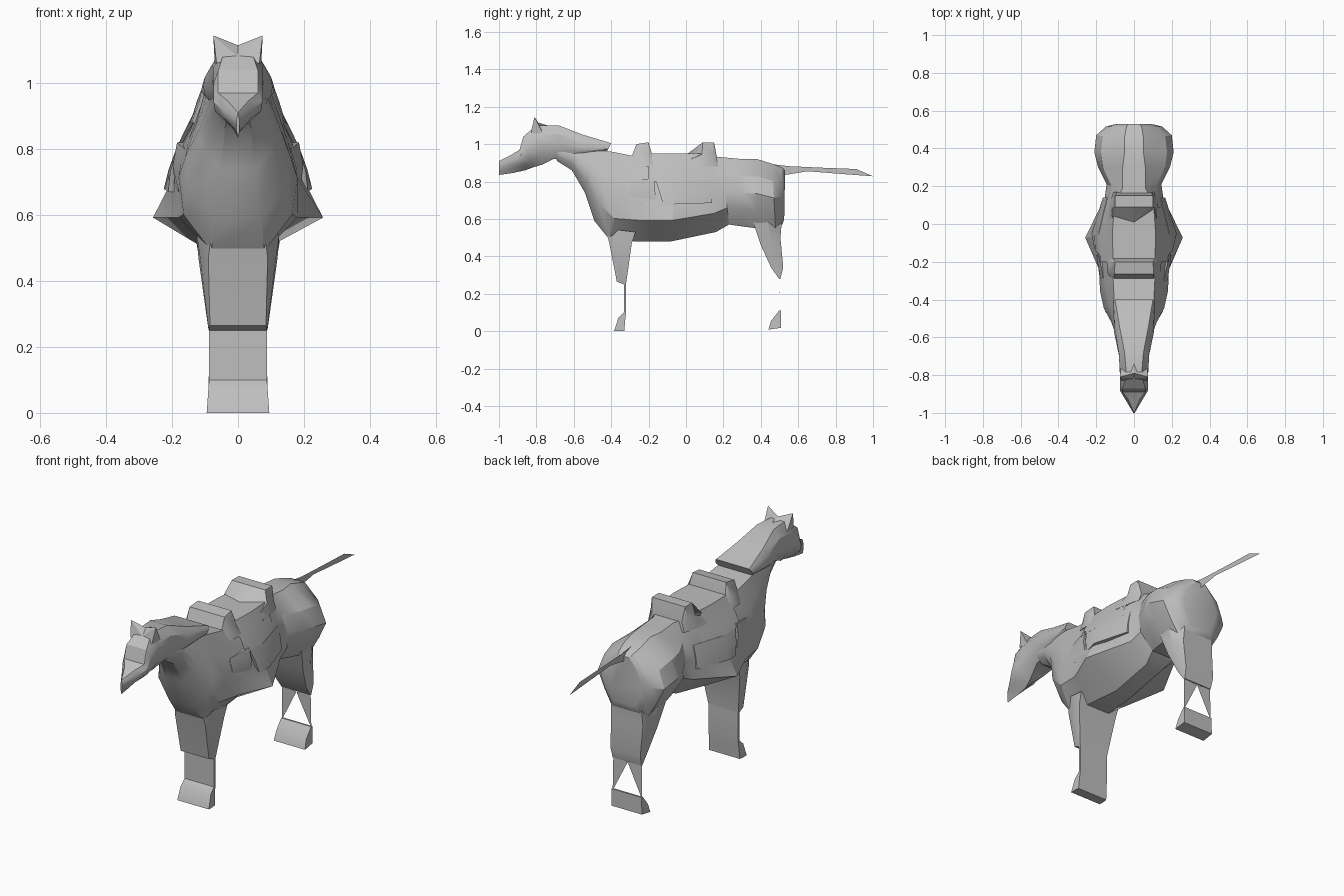
import bpy, bmesh, math
from mathutils import Vector

if "Cube" in bpy.data.objects:
    bpy.data.objects.remove(bpy.data.objects["Cube"], do_unlink=True)

COLOUR = (0.52, 0.52, 0.52, 1)
grey = bpy.data.materials.new("plain grey")
grey.use_nodes = True
grey.diffuse_color = COLOUR
grey.node_tree.nodes["Principled BSDF"].inputs["Base Color"].default_value = COLOUR


def finish(name, bm):
    bmesh.ops.remove_doubles(bm, verts=bm.verts, dist=0.0005)
    bmesh.ops.recalc_face_normals(bm, faces=bm.faces)
    mesh = bpy.data.meshes.new(name)
    bm.to_mesh(mesh)
    bm.free()
    mesh.materials.append(grey)
    obj = bpy.data.objects.new(name, mesh)
    bpy.context.collection.objects.link(obj)
    bpy.ops.object.select_all(action='DESELECT')
    obj.select_set(True)
    bpy.context.view_layer.objects.active = obj
    bpy.ops.object.shade_smooth_by_angle(angle=math.radians(30))


def loft(name, rings, caps=True):
    """Each ring: start (y, z), end (y, z), and half widths spaced from start to end."""
    bm = bmesh.new()
    loops = []
    for a, b, widths in rings:
        n = len(widths) - 1
        half = []
        for i, w in enumerate(widths):
            p = Vector(a).lerp(Vector(b), i / n)
            half.append((w, p.x, p.y))
        pts = half + [(-x, y, z) for x, y, z in reversed(half)]
        loops.append([bm.verts.new(p) for p in pts])
    for l0, l1 in zip(loops, loops[1:]):
        for i in range(len(l0)):
            j = (i + 1) % len(l0)
            bm.faces.new((l0[i], l0[j], l1[j], l1[i]))
    if caps:
        bm.faces.new(loops[0])
        bm.faces.new(loops[-1])
    finish(name, bm)


def plates(name, polygons, sides=(1, -1)):
    """Thin flat pieces, repeated on the given sides."""
    bm = bmesh.new()
    for poly in polygons:
        for s in sides:
            bm.faces.new([bm.verts.new((s * x, y, z)) for x, y, z in poly])
    finish(name, bm)


# Neck, barrel and rump
loft("torso", [
    ((-.72, 1.03), (-.69, .91), (.05, .07, .07, .06, .03)),
    ((-.60, 1.00), (-.61, .86), (.07, .085, .09, .08, .04)),
    ((-.50, .97), (-.54, .74), (.095, .11, .12, .10, .05)),
    ((-.40, .96), (-.49, .59), (.105, .13, .16, .15, .07)),
    ((-.30, .94), (-.41, .49), (.11, .15, .18, .165, .08)),
    ((-.20, .93), (-.27, .48), (.11, .165, .185, .18, .07)),
    ((-.05, .93), (-.08, .48), (.11, .17, .20, .258, .05)),
    ((.12, .93), (.16, .53), (.10, .14, .155, .15, .05)),
    ((.19, .93), (.23, .57), (.06, .12, .145, .14, .07)),
    ((.30, .92), (.30, .56), (.06, .165, .19, .16, .09)),
    ((.38, .92), (.38, .55), (.05, .175, .21, .18, .11)),
    ((.46, .895), (.48, .53), (.05, .165, .20, .155, .10)),
    ((.515, .875), (.515, .57), (.04, .12, .15, .125, .08)),
    ((.53, .86), (.525, .60), (.03, .085, .105, .09, .06)),
])

# Head with a keeled jaw, and the mane running back along the neck
loft("head_and_mane", [
    ((-1.0, .91), (-1.0, .835), (0, .004, .004, .004, 0)),
    ((-.93, .945), (-.93, .845), (.03, .045, .04, .02, 0)),
    ((-.89, .97), (-.86, .86), (.06, .074, .07, .04, 0)),
    ((-.87, 1.04), (-.82, .875), (.06, .075, .075, .06, .01)),
    ((-.80, 1.10), (-.77, .89), (.04, .075, .075, .065, .03)),
    ((-.68, 1.10), (-.71, .92), (.05, .08, .08, .075, .05)),
    ((-.55, 1.05), (-.60, .93), (.075, .10, .105, .10, .07)),
    ((-.40, 1.005), (-.42, .965), (.10, .108, .11, .11, .10)),
])

# Pointed ears
tip, mid, front, back = (.075, -.81, 1.145), (0, -.79, 1.115), (.065, -.83, 1.06), (.07, -.76, 1.05)
plates("ears", [(mid, tip, (0, -.82, 1.08)), (tip, front, (0, -.82, 1.08)),
                (tip, back, front), (mid, (0, -.74, 1.10), back, tip)])

# Saddle: seat, raised front and raised back
loft("saddle_seat", [
    ((-.20, .95), (-.20, .80), (.11, .135, .165, .185)),
    ((-.06, .95), (-.06, .80), (.115, .14, .165, .188)),
    ((.09, .95), (.09, .80), (.105, .12, .14, .155)),
], caps=False)
loft("saddle_front", [
    ((-.29, .935), (-.28, .88), (.105, .12, .13)),
    ((-.265, 1.0), (-.26, .88), (.105, .12, .14)),
    ((-.20, 1.01), (-.20, .88), (.10, .125, .145)),
    ((-.18, .94), (-.17, .88), (.11, .125, .145)),
])
loft("saddle_back", [
    ((.01, .95), (.02, .88), (0, .12, .14)),
    ((.09, 1.01), (.08, .88), (.10, .115, .13)),
    ((.15, 1.01), (.14, .88), (.10, .11, .12)),
    ((.165, .93), (.17, .88), (.09, .10, .11)),
])

# Side flaps with an overhanging lower edge
loft("saddle_flaps", [
    ((-.16, .80), (-.12, .67), (.185, .205, .212)),
    ((-.05, .80), (-.05, .68), (.188, .21, .225)),
    ((.14, .81), (.14, .685), (.143, .158, .165)),
])
loft("shoulder_pads", [
    ((-.30, .80), (-.30, .67), (.16, .178, .18)),
    ((-.17, .82), (-.16, .68), (.185, .198, .19)),
])

# Joined front legs: upper block, thin shin, hoof
loft("front_legs", [
    ((-.43, .55), (-.27, .53), (.08, .125, .125)),
    ((-.41, .47), (-.29, .47), (.09, .115, .12)),
    ((-.37, .265), (-.32, .255), (.085, .09, .09)),
    ((-.332, .25), (-.32, .25), (.088, .088, .088)),
    ((-.332, .10), (-.32, .10), (.088, .088, .088)),
    ((-.362, .07), (-.325, .06), (.09, .09, .09)),
    ((-.385, .0), (-.33, .0), (.095, .095, .092)),
])

# Joined back legs
loft("back_legs", [
    ((.36, .58), (.515, .62), (.13, .14, .09)),
    ((.40, .46), (.505, .50), (.11, .12, .095)),
    ((.455, .34), (.52, .34), (.09, .095, .09)),
    ((.497, .28), (.505, .28), (.086, .086, .086)),
])
plates("back_shins", [[(.086, .50, .285), (0, .50, .275), (.088, .503, .10)]])
loft("back_hooves", [
    ((.498, .11), (.508, .11), (.09, .09)),
    ((.455, .055), (.508, .06), (.09, .09)),
    ((.44, .008), (.508, .018), (.094, .092)),
])

# Flat upright tail
plates("tail", [[(0, .40, .90), (0, .55, .882), (0, .75, .873), (0, .91, .867),
                 (0, 1.0, .828), (0, .80, .843), (0, .65, .855), (0, .50, .83)]], sides=(1,))
